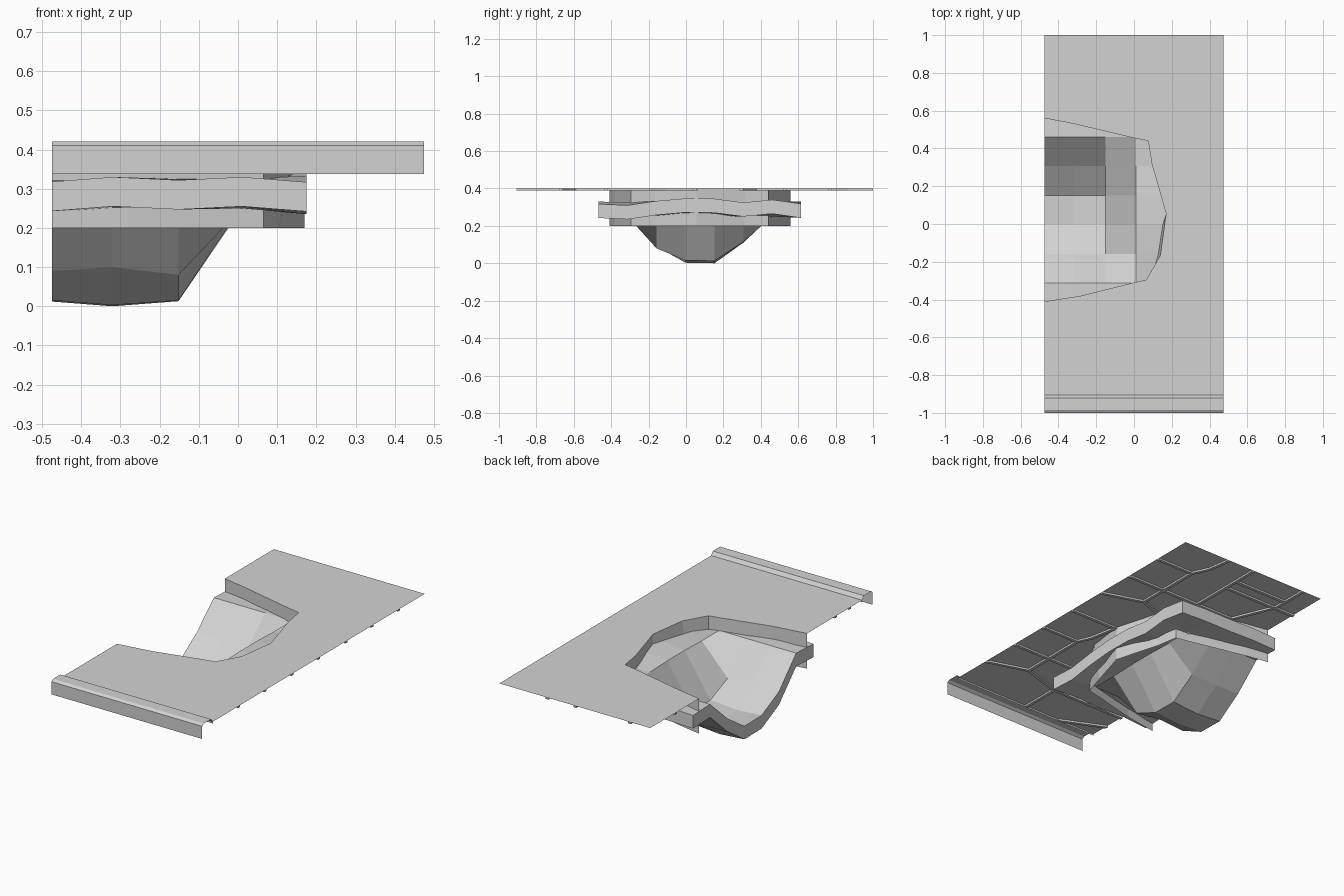
import bpy
import bmesh
from mathutils import Vector
from mathutils.geometry import delaunay_2d_cdt

if "Cube" in bpy.data.objects:
    bpy.data.objects.remove(bpy.data.objects["Cube"], do_unlink=True)

SIDE, BACK, JOINT = 0.475, 1.0, -0.905
TOP, GROOVE, HALF = 0.40, 0.01, 0.009

stone = bpy.data.materials.new("grey_stone")
stone.use_nodes = True
colour = (0.65, 0.65, 0.65, 1)
stone.diffuse_color = colour
stone.node_tree.nodes["Principled BSDF"].inputs["Base Color"].default_value = colour


def finish(name, bm):
    mesh = bpy.data.meshes.new(name)
    bm.to_mesh(mesh)
    bm.free()
    mesh.materials.append(stone)
    obj = bpy.data.objects.new(name, mesh)
    bpy.context.scene.collection.objects.link(obj)
    return obj


def strip(name, first, second):
    """Row of quads between two matching paths."""
    bm = bmesh.new()
    a = [bm.verts.new(p) for p in first]
    b = [bm.verts.new(p) for p in second]
    for i in range(len(a) - 1):
        bm.faces.new((a[i], a[i + 1], b[i + 1], b[i]))
    return finish(name, bm)


def inside(p, poly):
    hit = False
    for a, b in zip(poly, poly[1:] + poly[:1]):
        if (a.y > p.y) != (b.y > p.y):
            if p.x < a.x + (p.y - a.y) * (b.x - a.x) / (b.y - a.y):
                hit = not hit
    return hit


# Broken edge of the pavement around the pit
broken_edge = [Vector(p) for p in (
    (-SIDE, 0.56), (-0.34, 0.535), (0, 0.455), (0.075, 0.44), (0.095, 0.315),
    (0.17, 0.055), (0.14, -0.165), (0.065, -0.295), (0, -0.31),
    (-0.28, -0.38), (-SIDE, -0.41))]
outline = [Vector((-SIDE, JOINT)), Vector((SIDE, JOINT)),
           Vector((SIDE, BACK)), Vector((-SIDE, BACK))] + broken_edge

# Joints between the paving stones
L, R = -SIDE, SIDE
joints = [
    [(-.345, 1), (-.345, .77)], [(L, .77), (0, .77)], [(-.345, .855), (0, .855)],
    [(0, 1), (0, .53)], [(-.34, .77), (-.24, .53), (R, .53)],
    [(.175, 1), (.195, .865), (.24, .77), (R, .77)], [(.24, .77), (.24, .37)],
    [(.09, .318), (.24, .37), (R, .295)], [(.165, .05), (R, .05)],
    [(.175, .05), (.205, -.11), (.24, -.19), (R, -.19)],
    [(.24, -.19), (.24, -.595)], [(-.24, -.43), (R, -.43)],
    [(.005, -.3), (0, -.43)], [(-.28, -.375), (-.24, -.43), (-.24, -.67)],
    [(L, -.67), (0, -.67), (.24, -.595), (R, -.67)],
    [(0, -.67), (0, JOINT)], [(L, -.795), (-.235, JOINT)],
]
grooves = []
for path in joints:
    for a, b in zip(path, path[1:]):
        a, b = Vector(a), Vector(b)
        d = (b - a).normalized() * HALF
        n = Vector((-d.y, d.x))
        grooves.append([a - d - n, b + d - n, b + d + n, a - d + n])

points, edges = [], []
for loop in [outline] + grooves:
    start, count = len(points), len(loop)
    points += loop
    edges += [(start + i, start + (i + 1) % count) for i in range(count)]
flat_verts, _, flat_faces, *_ = delaunay_2d_cdt(points, edges, [], 0, 1e-5)

# Paving sheet with sunken joints
bm = bmesh.new()
verts = [bm.verts.new((v.x, v.y, TOP)) for v in flat_verts]
sunken = []
for tri in flat_faces:
    centre = sum((flat_verts[i] for i in tri), Vector((0, 0))) / len(tri)
    if inside(centre, outline):
        face = bm.faces.new([verts[i] for i in tri])
        if any(inside(centre, g) for g in grooves):
            sunken.append(face)
bmesh.ops.delete(bm, geom=[v for v in bm.verts if not v.link_faces], context='VERTS')
moved = bmesh.ops.extrude_face_region(bm, geom=sunken)["geom"]
bmesh.ops.translate(bm, verts=[g for g in moved if isinstance(g, bmesh.types.BMVert)],
                    vec=(0, 0, -GROOVE))
finish("paving", bm)

# Bevelled kerb along the front
profile = [(JOINT, TOP - GROOVE), (JOINT, TOP), (-0.92, 0.42), (-0.985, 0.42),
           (-1, 0.41), (-1, 0.338)]
strip("kerb", [(-SIDE, y, z) for y, z in profile], [(SIDE, y, z) for y, z in profile])

# Wall hanging from the broken edge; one corner is undercut at its foot
foot = [p.copy() for p in broken_edge]
foot[6].x = 0.105
strip("pit_wall", [(p.x, p.y, TOP) for p in broken_edge], [(p.x, p.y, 0.2) for p in foot])

# Thick faceted bowl: underside heights, rows from front to back
columns = (-SIDE, -0.32, -0.152, 0.01, 0.175)
heights = (
    (.243, .255, .247, .255, .242),
    (.25, .25, .25, .25, .235),
    (.09, .10, .08, .25, .258),
    (.015, .003, .015, .255, .272),
    (.012, 0, .013, .255, .27),
    (.115, .11, .115, .25, .25),
    (.255, .255, .255, .25, .265),
    (.25, .255, .25, .25, .243),
)
bm = bmesh.new()
grid = [[bm.verts.new((x, -0.467 + 0.1547 * j, z)) for x, z in zip(columns, row)]
        for j, row in enumerate(heights)]
for j in range(len(grid) - 1):
    for i in range(len(columns) - 1):
        bm.faces.new((grid[j][i], grid[j][i + 1], grid[j + 1][i + 1], grid[j + 1][i]))
moved = bmesh.ops.extrude_face_region(bm, geom=bm.faces[:], use_keep_orig=True)["geom"]
bmesh.ops.translate(bm, verts=[g for g in moved if isinstance(g, bmesh.types.BMVert)],
                    vec=(0, 0, 0.075))
bmesh.ops.recalc_face_normals(bm, faces=bm.faces[:])
finish("pit_bowl", bm)
